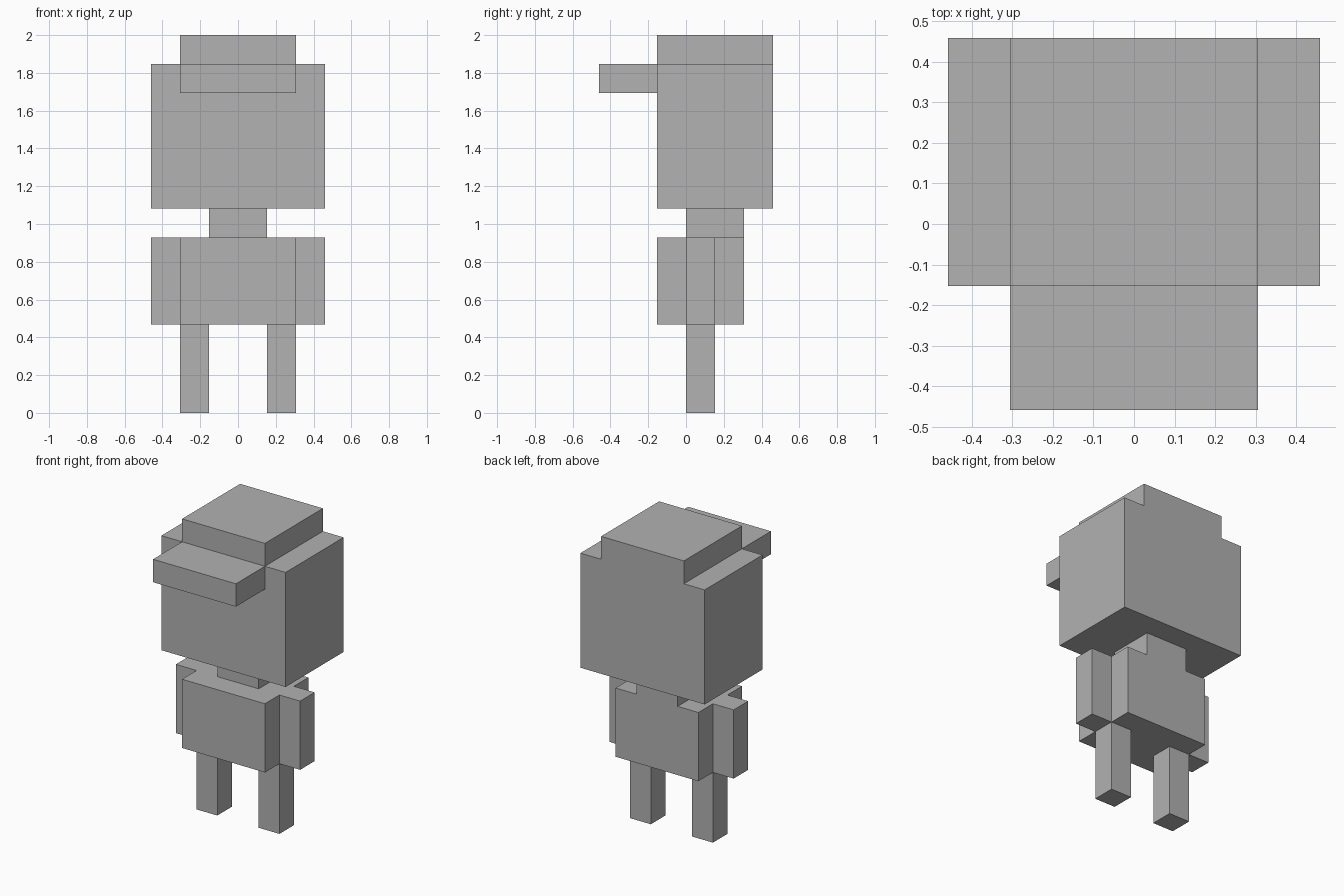
import bpy
import bmesh
from mathutils import Vector

default = bpy.data.objects.get("Cube")
if default:
    bpy.data.objects.remove(default, do_unlink=True)

U = 0.1531   # side of one block
TOP = 2.0    # height of the cap's top

grey = bpy.data.materials.new("plain_grey")
grey.use_nodes = True
colour = (0.445, 0.445, 0.445, 1)
grey.diffuse_color = colour
grey.node_tree.nodes["Principled BSDF"].inputs["Base Color"].default_value = colour


def block(name, x, y, z):
    """Box from (low, high) ranges: x and y in blocks, z in metres."""
    low = Vector((x[0] * U, y[0] * U, z[0]))
    high = Vector((x[1] * U, y[1] * U, z[1]))
    bm = bmesh.new()
    bmesh.ops.create_cube(bm, size=1)
    for v in bm.verts:
        v.co = (low + high) / 2 + v.co * (high - low)
    mesh = bpy.data.meshes.new(name)
    bm.to_mesh(mesh)
    bm.free()
    mesh.materials.append(grey)
    obj = bpy.data.objects.new(name, mesh)
    bpy.context.collection.objects.link(obj)
    return obj


def down(blocks):
    """Height a number of blocks below the top."""
    return TOP - blocks * U


# Head with cap and visor
block("cap", (-2, 2), (-1, 3), (down(1), TOP))
block("visor", (-2, 2), (-3, -1), (down(2), down(1)))
block("head", (-3, 3), (-1, 3), (down(6), down(1)))

# Neck and body
block("neck", (-1, 1), (0, 2), (down(7), down(6)))
block("body", (-2, 2), (-1, 2), (down(10), down(7)))

# Arms and legs on both sides
for side, s in (("left", 1), ("right", -1)):
    block(side + "_arm", sorted((2 * s, 3 * s)), (0, 1), (down(10), down(7)))
    block(side + "_leg", sorted((s, 2 * s)), (0, 1), (0, down(10)))
